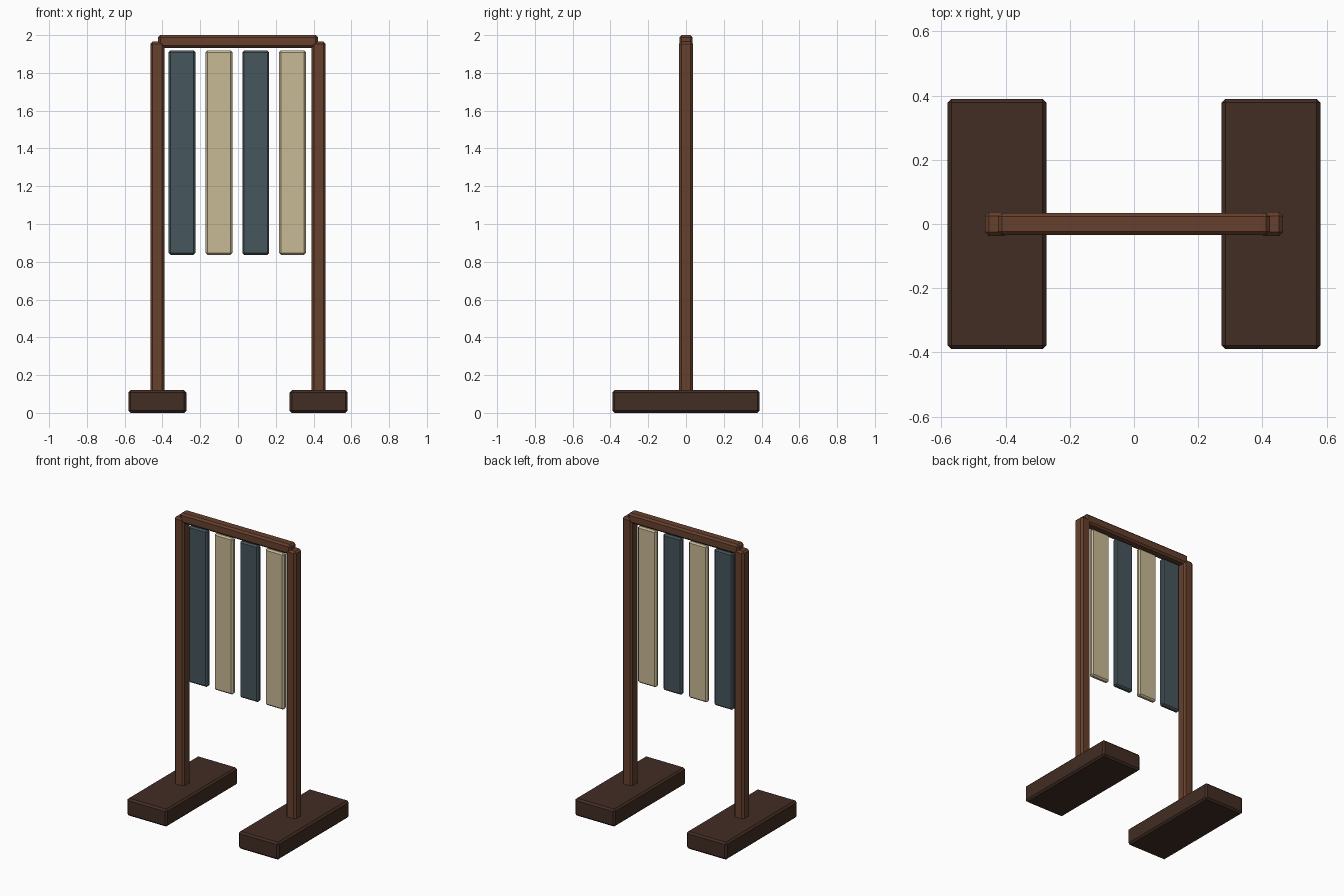
import bpy, bmesh

if "Cube" in bpy.data.objects:
    bpy.data.objects.remove(bpy.data.objects["Cube"])


def material(name, rgb):
    m = bpy.data.materials.new(name)
    m.diffuse_color = (*rgb, 1.0)
    m.use_nodes = True
    m.node_tree.nodes["Principled BSDF"].inputs["Base Color"].default_value = m.diffuse_color
    return m


wood = material("brown_wood", (0.133, 0.051, 0.026))
dark_wood = material("dark_wood", (0.054, 0.026, 0.017))
slate = material("slate_blue", (0.061, 0.093, 0.107))
cream = material("cream", (0.584, 0.491, 0.305))


def box(name, low, high, mat, bevel=0.012):
    """Chamfered box between two corners."""
    bm = bmesh.new()
    bmesh.ops.create_cube(bm, size=1.0)
    for v in bm.verts:
        v.co = [(a + b) / 2 + c * (b - a) for a, b, c in zip(low, high, v.co)]
    bmesh.ops.bevel(bm, geom=bm.edges[:], offset=bevel, segments=1,
                    affect='EDGES', clamp_overlap=True)
    mesh = bpy.data.meshes.new(name)
    bm.to_mesh(mesh)
    bm.free()
    mesh.materials.append(mat)
    ob = bpy.data.objects.new(name, mesh)
    bpy.context.collection.objects.link(ob)
    return ob


# Feet and upright posts, mirrored left and right
for side, s in (("left", -1), ("right", 1)):
    cx = 0.427 * s
    box(side + "_foot", (cx - 0.154, -0.39, 0.0), (cx + 0.154, 0.39, 0.12), dark_wood)
    box(side + "_post", (cx - 0.037, -0.037, 0.08), (cx + 0.037, 0.037, 1.965), wood)

# Top rail
box("top_rail", (-0.423, -0.035, 1.932), (0.423, 0.035, 2.0), wood)

# Hanging slats in alternating colours
for i in range(4):
    cx = -0.296 + 0.195 * i
    box(f"hanging_slat_{i + 1}", (cx - 0.071, -0.018, 0.837), (cx + 0.071, 0.018, 1.919),
        cream if i % 2 else slate, 0.01)
